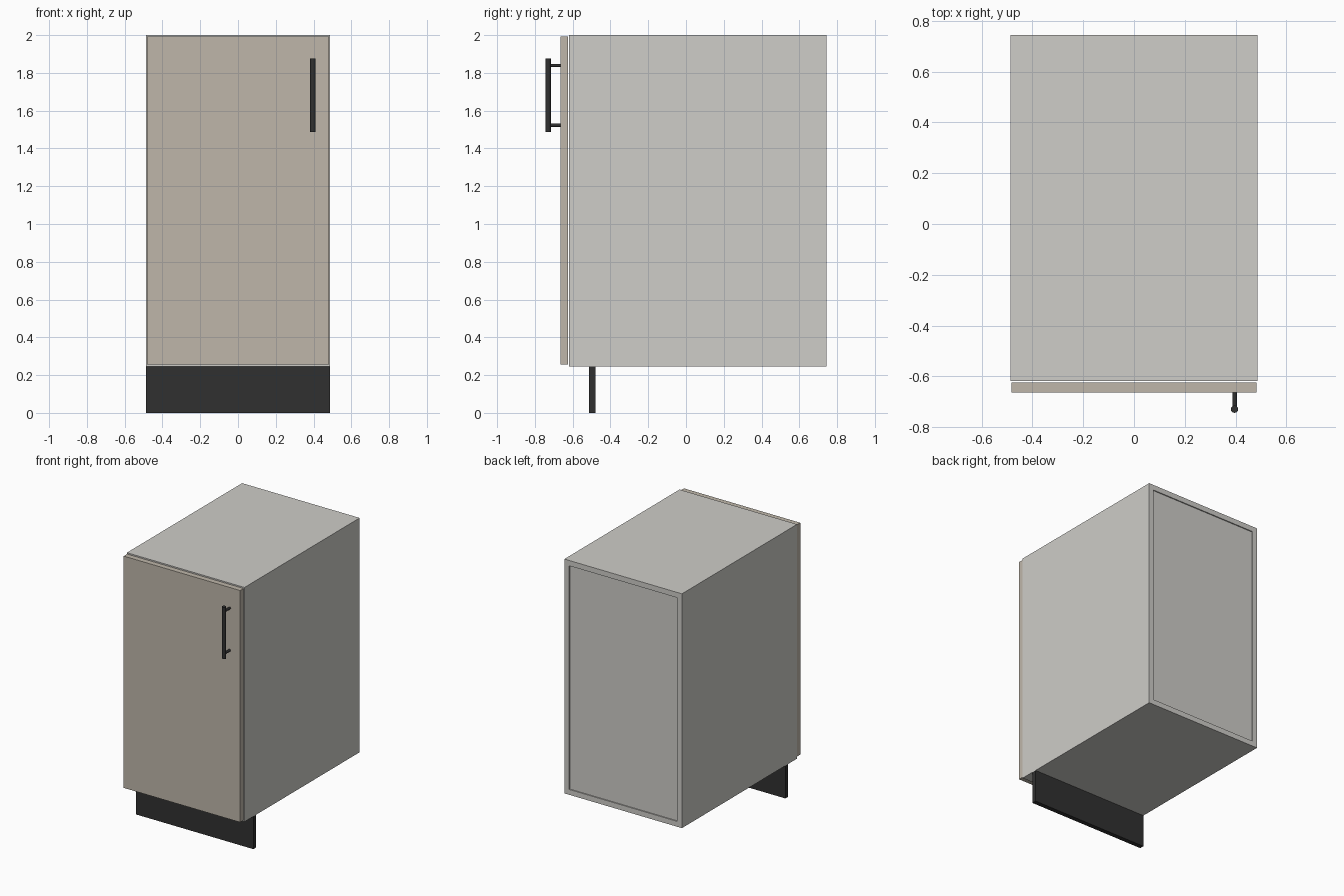
import bpy
from mathutils import Vector

if "Cube" in bpy.data.objects:
    bpy.data.objects.remove(bpy.data.objects["Cube"])


def material(name, rgb):
    m = bpy.data.materials.new(name)
    m.diffuse_color = (*rgb, 1)
    m.use_nodes = True
    m.node_tree.nodes["Principled BSDF"].inputs["Base Color"].default_value = m.diffuse_color
    return m


CARCASS = material("carcass_white", (0.62, 0.61, 0.58))
DOOR = material("door_beige", (0.52, 0.47, 0.40))
DARK = material("dark_metal", (0.03, 0.03, 0.03))


def box(name, x, y, z, mat):
    """Box from (min, max) ranges on each axis."""
    bpy.ops.mesh.primitive_cube_add(size=1, location=[(a + b) / 2 for a, b in (x, y, z)])
    o = bpy.context.object
    o.name = name
    o.scale = [b - a for a, b in (x, y, z)]
    bpy.ops.object.transform_apply(location=False, rotation=False, scale=True)
    o.data.materials.append(mat)
    return o


def rod(name, a, b, r, mat):
    """Round rod between two points."""
    a, b = Vector(a), Vector(b)
    bpy.ops.mesh.primitive_cylinder_add(vertices=16, radius=r, depth=(b - a).length,
                                        location=(a + b) / 2,
                                        rotation=(b - a).to_track_quat('Z', 'Y').to_euler())
    o = bpy.context.object
    o.name = name
    o.data.materials.append(mat)
    bpy.ops.object.shade_smooth_by_angle()


W, FRONT, BACK, BOTTOM, TOP, T = 0.487, -0.619, 0.744, 0.245, 2.0, 0.04
depth = (FRONT, BACK)
inner = (-W + T, W - T)

# Carcass panels
box("left_side", (-W, -W + T), depth, (BOTTOM, TOP), CARCASS)
box("right_side", (W - T, W), depth, (BOTTOM, TOP), CARCASS)
box("bottom_panel", inner, depth, (BOTTOM, BOTTOM + T), CARCASS)
box("top_panel", inner, depth, (TOP - T, TOP), CARCASS)

# Back panel, slightly recessed
box("back_panel", inner, (BACK - 0.026, BACK - 0.008), (BOTTOM + T, TOP - T), CARCASS)

# Door with a small gap to the carcass
box("door", (-0.482, 0.482), (-0.664, -0.624), (0.257, 1.993), DOOR)

# Toe kick
box("toe_kick", (-W, W), (-0.514, -0.48), (0, BOTTOM), DARK)

# Bar handle on two posts
HX, HY = 0.396, -0.7295
rod("handle_bar", (HX, HY, 1.487), (HX, HY, 1.875), 0.0145, DARK)
for i, z in enumerate((1.523, 1.839)):
    rod(f"handle_post_{i + 1}", (HX, HY, z), (HX, -0.66, z), 0.009, DARK)
